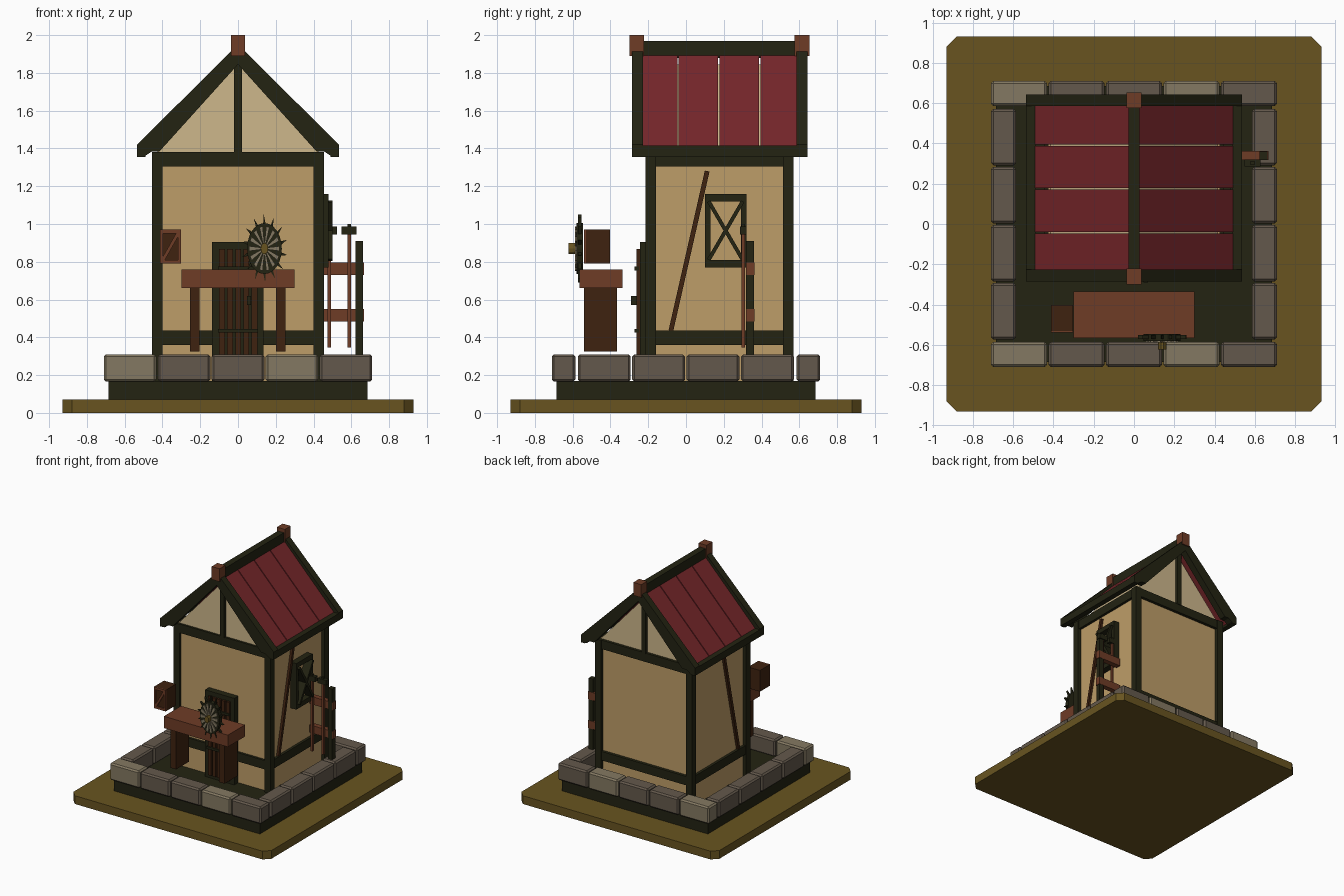
import bpy, bmesh, math

if "Cube" in bpy.data.objects:
    bpy.data.objects.remove(bpy.data.objects["Cube"])


def mat(name, r, g, b):
    m = bpy.data.materials.new(name)
    lin = [((c / 255 + 0.055) / 1.055) ** 2.4 for c in (r, g, b)]
    m.diffuse_color = (*lin, 1)
    m.use_nodes = True
    m.node_tree.nodes["Principled BSDF"].inputs["Base Color"].default_value = m.diffuse_color
    return m


TIMBER = mat("dark timber", 35, 35, 18)
PLASTER = mat("plaster", 190, 157, 104)
GABLE = mat("pale plaster", 205, 183, 139)
ROOF = mat("red roof", 118, 38, 42)
BROWN = mat("brown wood", 110, 60, 38)
DARKWOOD = mat("dark brown wood", 62, 34, 16)
STONE = mat("grey stone", 100, 89, 76)
PALE = mat("pale stone", 132, 121, 98)
EARTH = mat("earth", 104, 84, 32)


def prism(name, pts, axis, a, b, m, bevel=0):
    """Extrude a 2D outline along an axis from a to b."""
    place = {'x': lambda p, t: (t, p[0], p[1]),
             'y': lambda p, t: (p[0], t, p[1]),
             'z': lambda p, t: (p[0], p[1], t)}[axis]
    bm = bmesh.new()
    lo = [bm.verts.new(place(p, a)) for p in pts]
    hi = [bm.verts.new(place(p, b)) for p in pts]
    bm.faces.new(lo)
    bm.faces.new(hi)
    n = len(pts)
    for i in range(n):
        j = (i + 1) % n
        bm.faces.new((lo[i], lo[j], hi[j], hi[i]))
    bmesh.ops.recalc_face_normals(bm, faces=bm.faces)
    if bevel:
        bmesh.ops.bevel(bm, geom=bm.edges[:], offset=bevel, segments=1, affect='EDGES')
    me = bpy.data.meshes.new(name)
    bm.to_mesh(me)
    bm.free()
    me.materials.append(m)
    ob = bpy.data.objects.new(name, me)
    bpy.context.collection.objects.link(ob)
    return ob


def box(name, x0, x1, y0, y1, z0, z1, m, bevel=0):
    return prism(name, [(x0, y0), (x1, y0), (x1, y1), (x0, y1)], 'z', z0, z1, m, bevel)


def bar(name, p, q, w, axis, a, b, m):
    """Straight strip of width w between two points of a plane."""
    dx, dy = q[0] - p[0], q[1] - p[1]
    k = w / 2 / math.hypot(dx, dy)
    ox, oy = -dy * k, dx * k
    pts = [(p[0] + ox, p[1] + oy), (q[0] + ox, q[1] + oy),
           (q[0] - ox, q[1] - oy), (p[0] - ox, p[1] - oy)]
    return prism(name, pts, axis, a, b, m)


# Ground plate and foundation
B, C = 0.93, 0.88
prism("ground_plate", [(-C, -B), (C, -B), (B, -C), (B, C), (C, B), (-C, B), (-B, C), (-B, -C)],
      'z', 0, 0.07, EARTH)
box("foundation", -0.685, 0.685, -0.685, 0.685, 0.07, 0.17, TIMBER)

# Stone ring
for i in range(5):
    x = -0.71 + i * 0.2855
    m = PALE if i in (0, 3) else STONE
    box("front_stone", x, x + 0.278, -0.71, -0.585, 0.165, 0.31, m, 0.012)
    box("back_stone", x, x + 0.278, 0.585, 0.71, 0.165, 0.31, m, 0.012)
for i in range(4):
    y = -0.573 + i * 0.288
    for s in (-1, 1):
        box("side_stone", *sorted((s * 0.585, s * 0.71)), y, y + 0.28, 0.165, 0.31, STONE, 0.012)

# House body and gable infill
box("walls", -0.425, 0.425, -0.19, 0.54, 0.17, 1.385, PLASTER)
prism("gable_infill", [(-0.42, 1.38), (0.42, 1.38), (0, 1.845)], 'y', -0.192, 0.542, GABLE)

# Timber frame
for x in (-0.455, 0.4):
    for y in (-0.215, 0.513):
        box("corner_post", x, x + 0.055, y, y + 0.057, 0.17, 1.38, TIMBER)
for z0, z1 in ((0.36, 0.435), (1.305, 1.38)):
    for y in (-0.21, 0.525):
        box("wall_beam", -0.41, 0.41, y, y + 0.04, z0, z1, TIMBER)
    for x in (-0.447, 0.407):
        box("side_beam", x, x + 0.04, -0.18, 0.53, z0, z1, TIMBER)
for y in (-0.215, 0.53):
    box("king_post", -0.02, 0.02, y, y + 0.04, 1.375, 1.85, TIMBER)

# Diagonal braces on the side walls
for a, b in ((-0.445, -0.42), (0.42, 0.445)):
    bar("wall_brace", (-0.08, 0.435), (0.112, 1.28), 0.025, 'x', a, b, DARKWOOD)

# Roof: panels, eaves, rakes, ridge and finials
for s in (-1, 1):
    for i in range(4):
        y = -0.255 + i * 0.2165
        prism("roof_panel", [(0, 1.92), (s * 0.5, 1.405), (s * 0.5, 1.365), (0, 1.88)],
              'y', y, y + 0.209, ROOF)
    box("eave_beam", *sorted((s * 0.49, s * 0.535)), -0.28, 0.635, 1.355, 1.415, TIMBER)
    for y in (-0.285, 0.585):
        prism("rake_board", [(0, 1.95), (s * 0.535, 1.42), (s * 0.535, 1.355), (s * 0.5, 1.355),
                             (s * 0.455, 1.385), (s * 0.415, 1.385), (0, 1.845)],
              'y', y, y + 0.058, TIMBER)
box("ridge_beam", -0.028, 0.028, -0.23, 0.59, 1.88, 1.97, TIMBER)
for y in (-0.30, 0.575):
    box("ridge_finial", -0.037, 0.037, y, y + 0.078, 1.89, 2.0, BROWN)

# Door
box("door_frame", -0.138, 0.135, -0.243, -0.18, 0.17, 0.905, TIMBER)
for i in range(5):
    x = -0.1 + i * 0.043
    box("door_plank", x, x + 0.03, -0.262, -0.24, 0.2, 0.868, DARKWOOD)
for z in (0.425, 0.755):
    box("door_strap", -0.105, 0.105, -0.272, -0.25, z, z + 0.02, TIMBER)
box("door_handle", 0.048, 0.07, -0.29, -0.255, 0.57, 0.62, TIMBER)

# Side window
Y0, Y1, Z0, Z1 = 0.1, 0.32, 0.77, 1.16
for y in (Y0, Y1 - 0.03):
    box("window_jamb", 0.42, 0.478, y, y + 0.03, Z0, Z1, TIMBER)
for z in (Z0, Z1 - 0.04):
    box("window_rail", 0.42, 0.478, Y0, Y1, z, z + 0.04, TIMBER)
bar("window_cross", (0.12, 0.81), (0.30, 1.12), 0.02, 'x', 0.43, 0.50, TIMBER)
bar("window_cross", (0.12, 1.12), (0.30, 0.81), 0.02, 'x', 0.43, 0.50, TIMBER)

# Tool rack
box("rack_post", 0.622, 0.662, 0.317, 0.36, 0.17, 0.91, TIMBER)
for z in (0.73, 0.485):
    box("rack_board", 0.45, 0.668, 0.318, 0.362, z, z + 0.066, BROWN)
for x in (0.484, 0.588):
    box("tool_handle", x - 0.009, x + 0.009, 0.293, 0.312, 0.345, 0.96, BROWN)
    box("tool_head", x - 0.04, x + 0.04, 0.285, 0.32, 0.945, 0.987, TIMBER)
    box("tool_tip", x - 0.009, x + 0.009, 0.293, 0.312, 0.985, 1.0, TIMBER)

# Workbench
box("bench_top", -0.30, 0.30, -0.565, -0.335, 0.66, 0.76, BROWN)
for x in (-0.255, 0.2):
    box("bench_leg", x, x + 0.052, -0.54, -0.365, 0.325, 0.665, DARKWOOD)

# Hanging crate with framed front
box("crate", -0.413, -0.302, -0.53, -0.402, 0.79, 0.97, DARKWOOD)
for z in (0.79, 0.95):
    box("crate_rail", -0.413, -0.302, -0.539, -0.528, z, z + 0.02, BROWN)
for x in (-0.413, -0.317):
    box("crate_stile", x, x + 0.015, -0.539, -0.528, 0.79, 0.97, BROWN)
bar("crate_diagonal", (-0.40, 0.805), (-0.315, 0.955), 0.018, 'y', -0.539, -0.528, BROWN)

# Spiked wheel
CX, CZ, RX, RZ = 0.14, 0.87, 0.092, 0.135


def oval(r, t):
    return (CX + RX * r * math.cos(t), CZ + RZ * r * math.sin(t))


def ring(r, n):
    return [oval(r, 2 * math.pi * i / n) for i in range(n)]


prism("wheel_disc", ring(1, 24), 'y', -0.58, -0.545, TIMBER)
for i in range(14):
    t = 2 * math.pi * (i + 0.5) / 14
    prism("wheel_spike", [oval(0.95, t - 0.08), oval(1.33, t + 0.03), oval(0.95, t + 0.08)],
          'y', -0.572, -0.552, TIMBER)
for i in range(14):
    t = 2 * math.pi * i / 14
    prism("wheel_spoke", [oval(0.2, t - 0.2), oval(0.88, t - 0.11), oval(0.88, t + 0.11),
                          oval(0.2, t + 0.2)], 'y', -0.588, -0.578, PALE)
prism("wheel_hub", ring(0.22, 10), 'y', -0.622, -0.575, EARTH)
